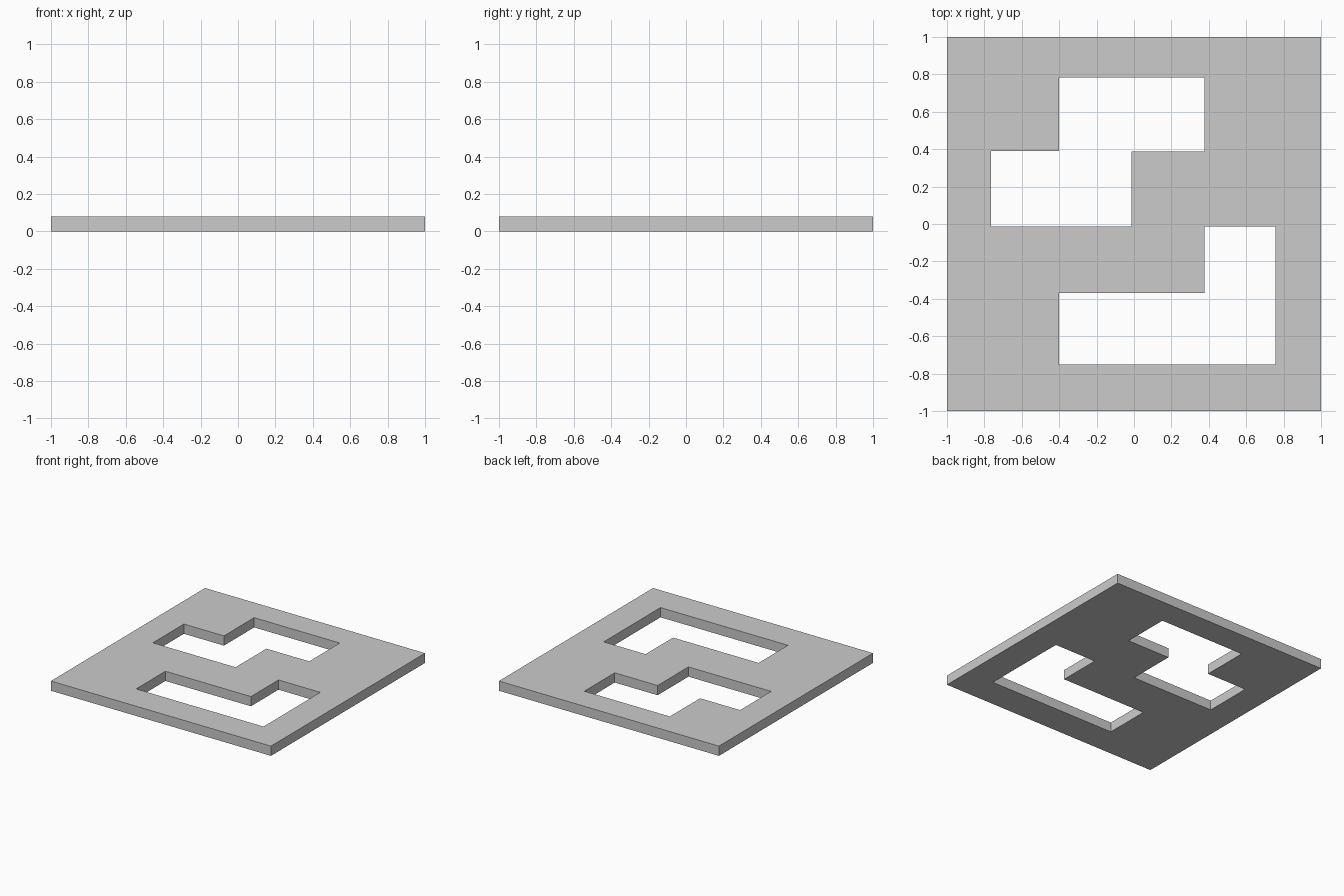
import bpy, bmesh

if "Cube" in bpy.data.objects:
    bpy.data.objects.remove(bpy.data.objects["Cube"])

THICK = 0.08

# Outer square and the two stepped cut-outs, as plan outlines
outline = [(-1, -1), (1, -1), (1, 1), (-1, 1)]
s_hole = [(-0.765, -0.013), (-0.013, -0.013), (-0.013, 0.387), (0.377, 0.387),
          (0.377, 0.782), (-0.401, 0.782), (-0.401, 0.39), (-0.765, 0.39)]
l_hole = [(-0.401, -0.75), (0.757, -0.75), (0.757, -0.013),
          (0.377, -0.013), (0.377, -0.37), (-0.401, -0.37)]


def add_loop(bm, points):
    verts = [bm.verts.new((x, y, 0)) for x, y in points]
    return [bm.edges.new((v, verts[(i + 1) % len(verts)])) for i, v in enumerate(verts)]


# Fill between the loops, then extrude upward into a plate
bm = bmesh.new()
edges = [e for loop in (outline, s_hole, l_hole) for e in add_loop(bm, loop)]
bmesh.ops.triangle_fill(bm, edges=edges, use_beauty=True, use_dissolve=False, normal=(0, 0, 1))
ext = bmesh.ops.extrude_face_region(bm, geom=bm.faces[:], use_keep_orig=True)
top = [g for g in ext["geom"] if isinstance(g, bmesh.types.BMVert)]
bmesh.ops.translate(bm, verts=top, vec=(0, 0, THICK))
bmesh.ops.recalc_face_normals(bm, faces=bm.faces[:])

mesh = bpy.data.meshes.new("stencil_plate")
bm.to_mesh(mesh)
bm.free()
plate = bpy.data.objects.new("stencil_plate", mesh)
bpy.context.collection.objects.link(plate)
